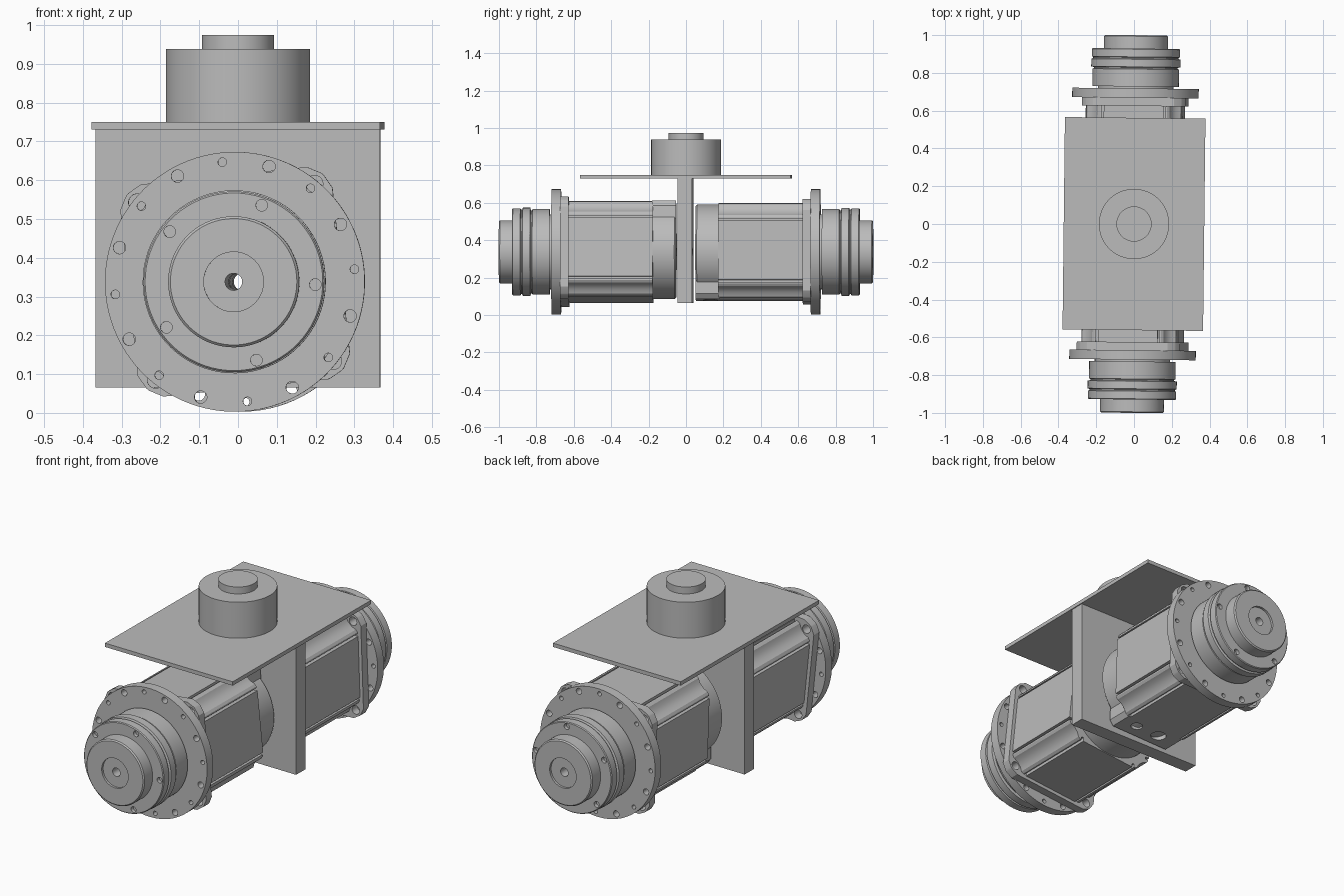
import bpy, bmesh
from math import cos, sin, pi, radians
from mathutils import Matrix

if "Cube" in bpy.data.objects:
    bpy.data.objects.remove(bpy.data.objects["Cube"])

grey = bpy.data.materials.new("machined_grey")
grey.use_nodes = True
COLOR = (0.5, 0.5, 0.5, 1)
grey.diffuse_color = COLOR
grey.node_tree.nodes["Principled BSDF"].inputs["Base Color"].default_value = COLOR

AXIS_Z = 0.338
BORE = 0.022
YAW = Matrix.Rotation(-0.0113, 4, 'Z')


def finish(name, bm, matrix):
    bmesh.ops.recalc_face_normals(bm, faces=bm.faces)
    mesh = bpy.data.meshes.new(name)
    bm.to_mesh(mesh)
    bm.free()
    mesh.materials.append(grey)
    obj = bpy.data.objects.new(name, mesh)
    obj.matrix_world = matrix
    bpy.context.collection.objects.link(obj)
    return obj


def prism(name, outline, y0, y1, matrix):
    """Extrude an x-z outline along y."""
    bm = bmesh.new()
    rings = [[bm.verts.new((x, y, z)) for x, z in outline] for y in (y0, y1)]
    n = len(outline)
    for ring in rings:
        bm.faces.new(ring)
    for i in range(n):
        j = (i + 1) % n
        bm.faces.new((rings[0][i], rings[0][j], rings[1][j], rings[1][i]))
    return finish(name, bm, matrix)


def box(name, x0, x1, y0, y1, z0, z1, matrix):
    return prism(name, [(x0, z0), (x1, z0), (x1, z1), (x0, z1)], y0, y1, matrix)


def lathe(name, profile, matrix, n=72):
    """Spin a closed (radius, y) profile around the y axis."""
    bm = bmesh.new()
    rings = [[bm.verts.new((r * cos(2 * pi * i / n), y, r * sin(2 * pi * i / n)))
              for i in range(n)] for r, y in profile]
    for k, a in enumerate(rings):
        b = rings[(k + 1) % len(rings)]
        for i in range(n):
            j = (i + 1) % n
            bm.faces.new((a[i], a[j], b[j], b[i]))
    return finish(name, bm, matrix)


def drill(obj, holes):
    """Cut holes given as (centre, radius, length, axis) in the object's frame."""
    bm = bmesh.new()
    for centre, radius, length, axis in holes:
        turn = Matrix.Rotation(pi / 2, 4, 'X') if axis == 'Y' else Matrix()
        bmesh.ops.create_cone(bm, cap_ends=True, segments=24, radius1=radius, radius2=radius,
                              depth=length, matrix=Matrix.Translation(centre) @ turn)
    cutter = finish("hole_cutter", bm, obj.matrix_world.copy())
    cutter.hide_render = True
    mod = obj.modifiers.new("holes", 'BOOLEAN')
    mod.object, mod.operation, mod.solver = cutter, 'DIFFERENCE', 'EXACT'
    bpy.context.view_layer.update()
    cut = bpy.data.meshes.new_from_object(obj.evaluated_get(bpy.context.evaluated_depsgraph_get()))
    obj.modifiers.clear()
    obj.data = cut
    bpy.data.objects.remove(cutter)


def ring_of(count, start, radius, y, hole, length):
    angles = [radians(start + 360 * k / count) for k in range(count)]
    return [((radius * cos(a), y, radius * sin(a)), hole, length, 'Y') for a in angles]


def four_sided(quarter):
    """Repeat one side's points (distance, offset) around the square."""
    pts = []
    for k in range(4):
        c, s = (1, 0, -1, 0)[k], (0, 1, 0, -1)[k]
        pts += [(x * c - z * s, x * s + z * c) for x, z in quarter]
    return pts


def build_motor(side, roll, flip):
    m = (YAW @ Matrix.Translation((0, 0, AXIS_Z))
         @ Matrix.Rotation(radians(roll), 4, 'Y') @ Matrix.Rotation(flip, 4, 'X'))

    # Round flange with two bolt sizes
    flange = lathe(side + "_flange", [(BORE, 0.668), (0.335, 0.668), (0.335, 0.718), (BORE, 0.718)], m, 96)
    drill(flange, ring_of(8, 22.5, 0.31, 0.69, 0.016, 0.2) + ring_of(8, 0, 0.31, 0.69, 0.011, 0.2))

    # Stepped gearbox drum with grooves
    drum = lathe(side + "_gear_drum", [
        (BORE, 0.715), (0.2, 0.715), (0.2, 0.728), (0.229, 0.728), (0.229, 0.82), (0.222, 0.823),
        (0.222, 0.829), (0.236, 0.832), (0.236, 0.872), (0.226, 0.876), (0.226, 0.882),
        (0.233, 0.885), (0.233, 0.925), (0.229, 0.929), (BORE, 0.929)], m)
    drill(drum, ring_of(5, -64, 0.21, 0.93, 0.015, 0.04))

    # Output nose with a shallow centre recess
    lathe(side + "_output_nose", [
        (BORE, 0.925), (0.169, 0.925), (0.169, 0.994), (0.163, 1.0), (0.077, 1.0),
        (0.077, 0.988), (BORE, 0.988)], m)

    # Square mounting plate with clipped corners
    h, c = 0.275, 0.215
    plate = prism(side + "_mount_plate", four_sided([(h, -c), (h, c), (0.256, 0.25), (0.25, 0.256)]),
                  0.625, 0.67, m)
    drill(plate, [((0, 0.65, 0), BORE, 0.2, 'Y')] + ring_of(4, 45, 0.325, 0.65, 0.022, 0.2))

    # Motor housing: flat panels, slots beside them and recessed corners
    h = 0.257
    half = [(h - 0.012, 0.19), (h - 0.004, 0.178), (h - 0.004, 0.17), (h - 0.022, 0.17),
            (h - 0.022, 0.158), (h, 0.158)]
    quarter = [(x, -z) for x, z in half] + half[::-1] + [(0.222, 0.2), (0.2, 0.222)]
    body = prism(side + "_motor_housing", four_sided(quarter), 0.175, 0.63, m)
    drill(body, [((0, 0.4, 0), BORE, 1, 'Y')])

    # Round rear cap and the flat connector block with two sockets
    lathe(side + "_rear_cap", [(BORE, 0.052), (0.245, 0.052), (0.253, 0.06), (0.253, 0.18), (BORE, 0.18)], m)
    block = prism(side + "_connector_block",
                  [(-0.17, -h), (0.17, -h), (0.19, -0.23), (0.19, -0.12), (-0.19, -0.12), (-0.19, -0.23)],
                  0.052, 0.18, m)
    drill(block, [((0.08, 0.13, -h), 0.03, 0.08, 'Z'), ((-0.06, 0.13, -h), 0.039, 0.08, 'Z')])


build_motor("back", -2, 0)
build_motor("front", -6, pi)

# Bracket: upright web and top plate
web = box("bracket_web", -0.367, 0.367, -0.04, 0.036, 0.065, 0.735, YAW)
drill(web, [((0, 0, AXIS_Z), BORE, 0.4, 'Y')])
box("bracket_top_plate", -0.372, 0.372, -0.562, 0.562, 0.73, 0.75, YAW)

# Swivel post on top
UP = YAW @ Matrix.Rotation(pi / 2, 4, 'X')
for name, radius, z0, z1 in (("swivel_drum", 0.186, 0.75, 0.938), ("swivel_cap", 0.093, 0.935, 0.974)):
    outline = [(radius * cos(2 * pi * i / 72), radius * sin(2 * pi * i / 72)) for i in range(72)]
    prism(name, outline, z0, z1, UP)

# Smooth the round walls, keep the edges sharp
bpy.ops.object.select_all(action='DESELECT')
for obj in bpy.context.scene.objects:
    if obj.type == 'MESH':
        obj.select_set(True)
        bpy.context.view_layer.objects.active = obj
bpy.ops.object.shade_smooth_by_angle(angle=radians(25))
